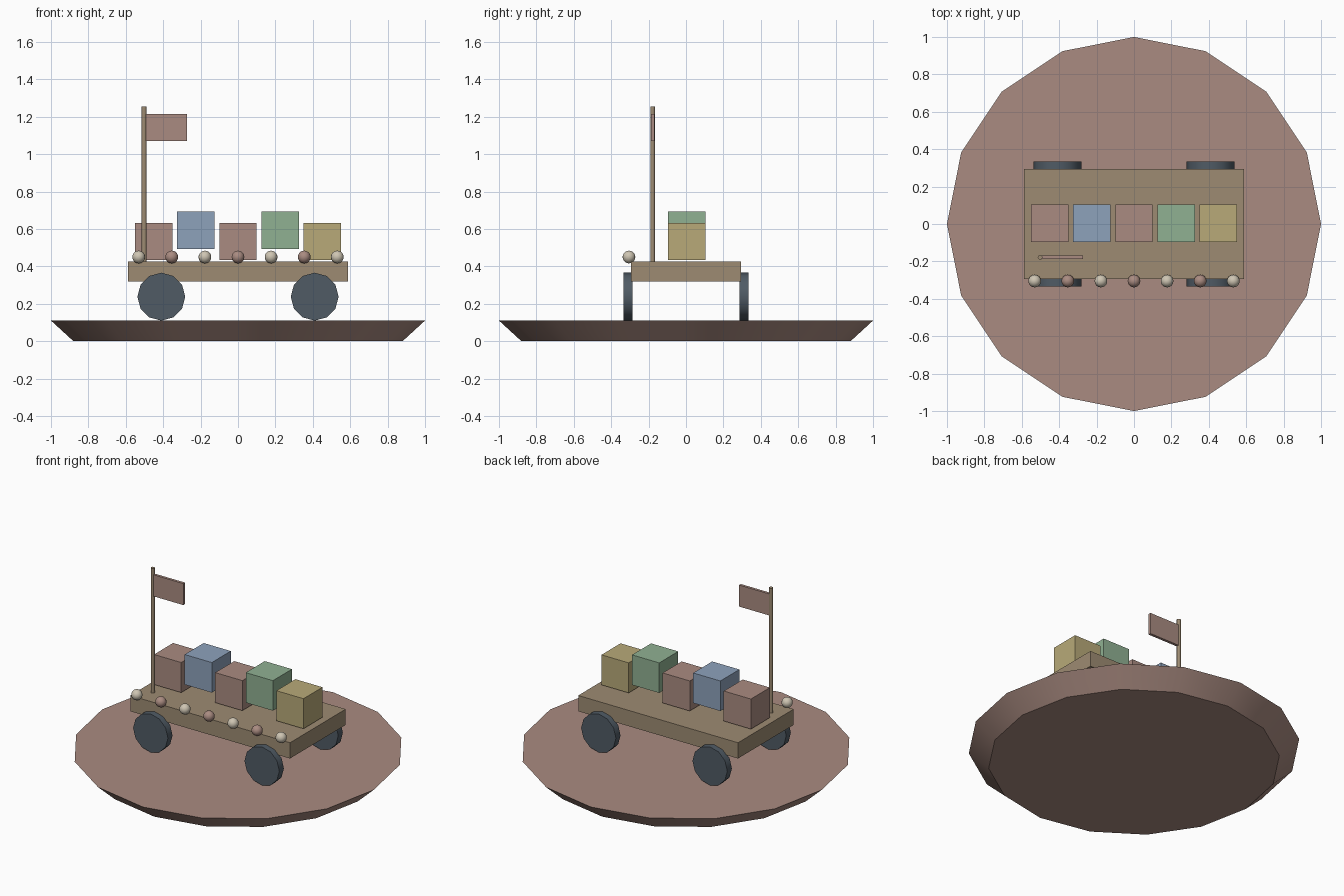
import bpy
import math

if "Cube" in bpy.data.objects:
    bpy.data.objects.remove(bpy.data.objects["Cube"])


def material(name, rgb):
    m = bpy.data.materials.new(name)
    m.diffuse_color = (*rgb, 1)
    m.use_nodes = True
    m.node_tree.nodes["Principled BSDF"].inputs["Base Color"].default_value = m.diffuse_color
    return m


PINK = material("pink", (0.40, 0.26, 0.22))
BLUE = material("blue", (0.27, 0.36, 0.50))
GREEN = material("green", (0.28, 0.44, 0.29))
YELLOW = material("yellow", (0.48, 0.40, 0.19))
WOOD = material("wood", (0.34, 0.26, 0.17))
RUBBER = material("rubber", (0.08, 0.105, 0.13))
CREAM = material("cream", (0.62, 0.56, 0.45))


def finish(name, mat, smooth=None):
    ob = bpy.context.object
    ob.name = name
    ob.data.materials.append(mat)
    if smooth:
        bpy.ops.object.shade_smooth_by_angle(angle=math.radians(smooth))
    return ob


def box(name, centre, size, mat):
    bpy.ops.mesh.primitive_cube_add(size=1, location=centre)
    bpy.context.object.scale = size
    bpy.ops.object.transform_apply(location=False, rotation=False, scale=True)
    return finish(name, mat)


# Round base, flaring outwards to the top
bpy.ops.mesh.primitive_cone_add(vertices=16, radius1=0.88, radius2=1.0,
                                depth=0.11, location=(0, 0, 0.055))
finish("round_base", PINK, 35)

# Wagon deck
box("deck", (0, 0, 0.3725), (1.176, 0.586, 0.105), WOOD)

# Wheels
for sx in (-1, 1):
    for sy in (-1, 1):
        bpy.ops.mesh.primitive_cylinder_add(
            vertices=12, radius=0.128, depth=0.048,
            location=(sx * 0.41, sy * 0.31, 0.238),
            rotation=(math.pi / 2, 0, 0))
        finish("wheel", RUBBER, 35)

# Row of cargo blocks, every second one raised
for i, mat in enumerate((PINK, BLUE, PINK, GREEN, YELLOW)):
    z = 0.533 + 0.06 * (i % 2)
    box("cargo_block", ((i - 2) * 0.225, 0.003, z), (0.2, 0.2, 0.2), mat)

# Beads along the front edge
for i in range(7):
    bpy.ops.mesh.primitive_uv_sphere_add(
        segments=16, ring_count=10, radius=0.034,
        location=((i - 3) * 0.177, -0.305, 0.45))
    finish("bead", PINK if i % 2 else CREAM, 35)

# Flag pole and flag
bpy.ops.mesh.primitive_cylinder_add(vertices=8, radius=0.013, depth=0.833,
                                    location=(-0.502, -0.178, 0.8385))
finish("flag_pole", WOOD, 50)
box("flag", (-0.382, -0.178, 1.142), (0.22, 0.018, 0.143), PINK)
